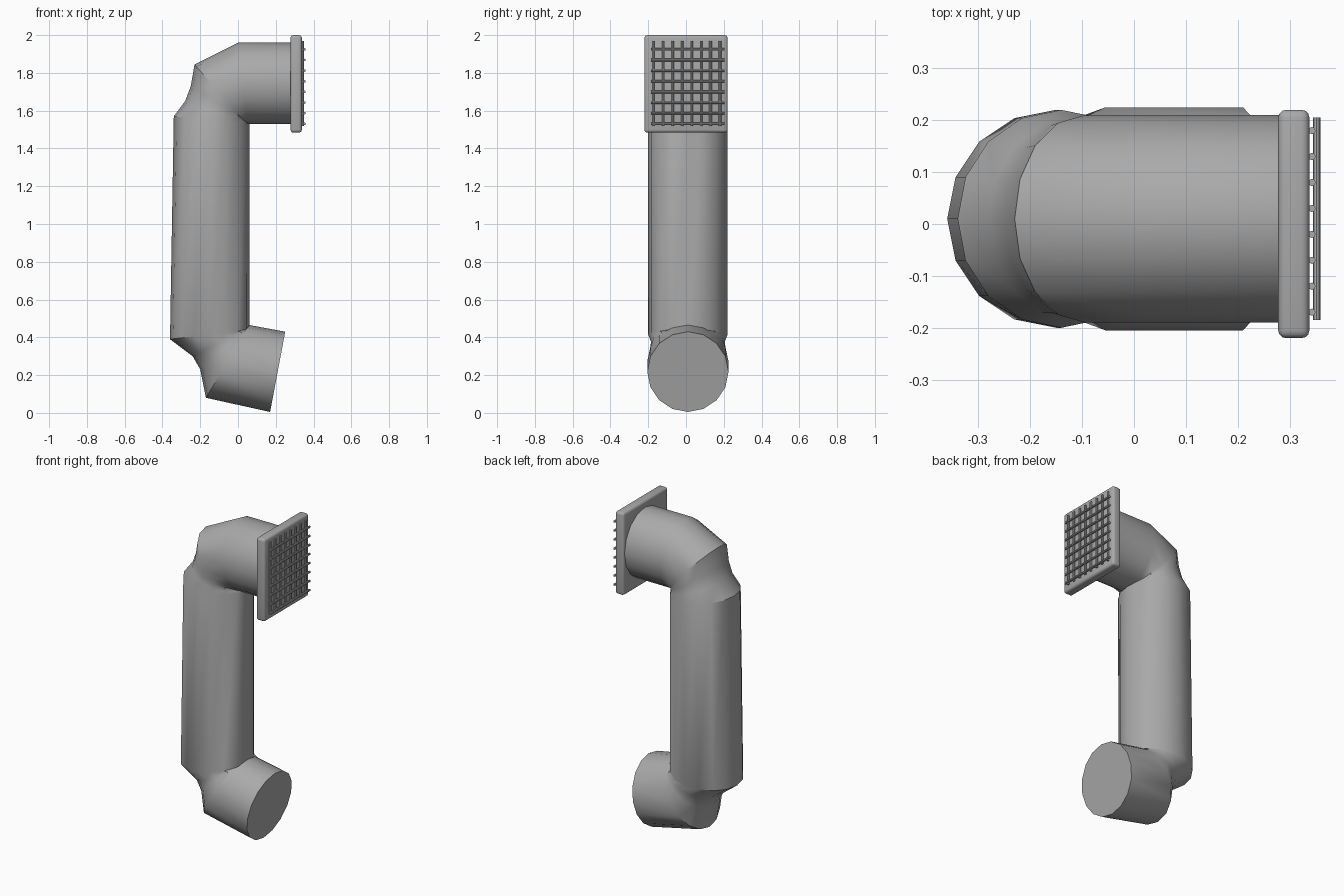
import bpy, bmesh, math
from mathutils import Vector

if "Cube" in bpy.data.objects:
    bpy.data.objects.remove(bpy.data.objects["Cube"])

SIDES = 16
Y0 = 0.01  # pipe centre line in y


def material(name, value):
    m = bpy.data.materials.new(name)
    m.diffuse_color = (value, value, value, 1)
    m.use_nodes = True
    m.node_tree.nodes["Principled BSDF"].inputs["Base Color"].default_value = m.diffuse_color
    return m


grey = material("grey metal", 0.4)


def finish(bm, name, smooth=True):
    bmesh.ops.recalc_face_normals(bm, faces=bm.faces)
    mesh = bpy.data.meshes.new(name)
    bm.to_mesh(mesh)
    bm.free()
    mesh.materials.append(grey)
    obj = bpy.data.objects.new(name, mesh)
    bpy.context.collection.objects.link(obj)
    bpy.ops.object.select_all(action='DESELECT')
    obj.select_set(True)
    bpy.context.view_layer.objects.active = obj
    if smooth:
        bpy.ops.object.shade_smooth_by_angle(angle=math.radians(32))
    return obj


# Bent pipe: each ring is outer (x, z), inner (x, z), half width in y
RINGS = [
    ((0.29, 1.96), (0.29, 1.53), 0.20),     # mouth behind the grille
    ((0.00, 1.96), (0.05, 1.53), 0.20),
    ((-0.23, 1.845), (0.04, 1.535), 0.20),  # upper elbow
    ((-0.25, 1.73), (0.045, 1.54), 0.195),
    ((-0.28, 1.65), (0.05, 1.54), 0.195),
    ((-0.34, 1.57), (0.06, 1.53), 0.21),    # upright
    ((-0.36, 0.39), (0.06, 0.44), 0.21),
    ((-0.24, 0.30), (0.06, 0.45), 0.195),   # lower elbow
    ((-0.20, 0.23), (0.06, 0.455), 0.20),
    ((-0.17, 0.08), (0.06, 0.465), 0.215),
    ((0.17, 0.005), (0.25, 0.43), 0.215),   # closed lower end
]
bm = bmesh.new()
loops = []
for (ox, oz), (ix, iz), ry in RINGS:
    c = Vector(((ox + ix) / 2, Y0, (oz + iz) / 2))
    h = Vector(((ox - ix) / 2, 0, (oz - iz) / 2))
    loops.append([bm.verts.new(c + h * math.cos(t) + Vector((0, ry * math.sin(t), 0)))
                  for t in (2 * math.pi * i / SIDES for i in range(SIDES))])
for a, b in zip(loops, loops[1:]):
    for i in range(SIDES):
        j = (i + 1) % SIDES
        bm.faces.new((a[i], a[j], b[j], b[i]))
bm.faces.new(loops[0])
bm.faces.new(loops[-1])
finish(bm, "bent_pipe")

# Square plate with rounded edges
bm = bmesh.new()
bmesh.ops.create_cube(bm, size=1)
for v in bm.verts:
    v.co = Vector((0.308 + v.co.x * 0.06, v.co.y * 0.44, 1.742 + v.co.z * 0.516))
bmesh.ops.bevel(bm, geom=bm.edges[:], offset=0.015, segments=3, profile=0.5, affect='EDGES')
finish(bm, "grille_plate")


# Crossed grille bars
def bar(bm, start, end, radius):
    start, end = Vector(start), Vector(end)
    axis = end - start
    made = bmesh.ops.create_cone(bm, cap_ends=True, segments=8, radius1=radius,
                                 radius2=radius, depth=axis.length)['verts']
    rot = axis.to_track_quat('Z', 'Y')
    for v in made:
        v.co = rot @ v.co + (start + end) / 2


bm = bmesh.new()
for i in range(8):
    y = -0.17 + 0.05 * i
    bar(bm, (0.343, y, 1.52), (0.343, y, 1.97), 0.007)
finish(bm, "grille_upright_bars")

bm = bmesh.new()
for i in range(8):
    z = 1.53 + 0.0564 * i
    bar(bm, (0.352, -0.185, z), (0.352, 0.205, z), 0.007)
finish(bm, "grille_cross_bars")
